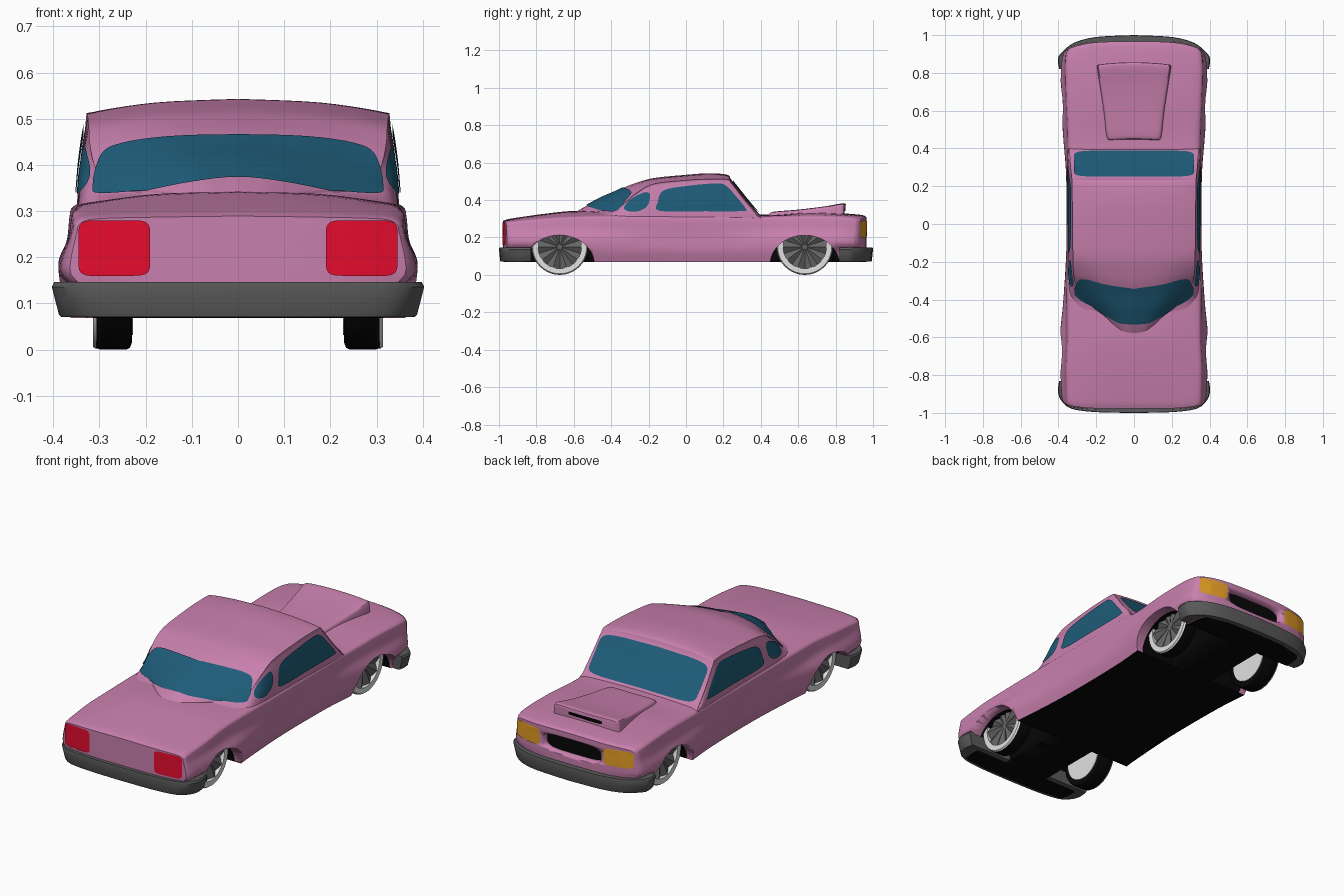
import bpy, bmesh, math
from mathutils import Vector
from mathutils.bvhtree import BVHTree

if "Cube" in bpy.data.objects:
    bpy.data.objects.remove(bpy.data.objects["Cube"])


def material(name, rgb):
    m = bpy.data.materials.new(name)
    m.use_nodes = True
    m.diffuse_color = (*rgb, 1)
    m.node_tree.nodes["Principled BSDF"].inputs["Base Color"].default_value = (*rgb, 1)
    return m


PINK = material("pink paint", (.58, .215, .42))
GLASS = material("blue glass", (.013, .108, .19))
RED = material("red lens", (.86, .004, .03))
AMBER = material("amber lens", (.78, .34, .018))
GREY = material("bumper grey", (.1, .1, .1))
BLACK = material("black", (.002, .002, .002))
WHITE = material("whitewall", (.75, .75, .75))
HUB = material("hub grey", (.13, .13, .13))


def spline(pts, n, closed=False):
    """Smooth curve through points of any dimension."""
    out, m = [], len(pts)
    for i in range(m if closed else m - 1):
        pick = (lambda k: pts[k % m]) if closed else (lambda k: pts[min(max(k, 0), m - 1)])
        a, b, c, d = (pick(i + k) for k in (-1, 0, 1, 2))
        for j in range(n):
            t = j / n
            out.append(tuple(q + .5 * t * (r - p + t * (2*p - 5*q + 4*r - s + t * (3*(q - r) + s - p)))
                             for p, q, r, s in zip(a, b, c, d)))
    return out if closed else out + [tuple(pts[-1])]


def finish(name, bm, mats, angle=35):
    me = bpy.data.meshes.new(name)
    bm.to_mesh(me)
    bm.free()
    ob = bpy.data.objects.new(name, me)
    bpy.context.collection.objects.link(ob)
    for m in mats:
        me.materials.append(m)
    if angle:
        bpy.ops.object.select_all(action='DESELECT')
        ob.select_set(True)
        bpy.context.view_layer.objects.active = ob
        bpy.ops.object.shade_smooth_by_angle(angle=math.radians(angle))
    return ob


def loft(name, rings, mats, caps=True, angle=35):
    bm = bmesh.new()
    vs = [[bm.verts.new(p) for p in r] for r in rings]
    n = len(rings[0])
    for a, b in zip(vs, vs[1:]):
        for i in range(n):
            bm.faces.new((a[i], a[(i + 1) % n], b[(i + 1) % n], b[i]))
    if caps:
        bm.faces.new(vs[0])
        bm.faces.new(vs[-1])
    bmesh.ops.recalc_face_normals(bm, faces=bm.faces)
    return finish(name, bm, mats, angle)


def mirrored(half):
    """Close a half section that starts and ends on the centre line."""
    return half + [(-x, z) for x, z in half[-2:0:-1]]


def rounded_box(x0, x1, z0, z1, n=40, e=.35):
    pts = []
    for i in range(n):
        c, s = math.cos(math.tau * i / n), math.sin(math.tau * i / n)
        pts.append(((x0 + x1) / 2 + (x1 - x0) / 2 * math.copysign(abs(c) ** e, c),
                    (z0 + z1) / 2 + (z1 - z0) / 2 * math.copysign(abs(s) ** e, s)))
    return pts


def panel(name, target, outline, axis, side, mat, lift=.005, rings=8):
    """Thin plate: a 2D outline dropped along an axis onto a target surface."""
    me = target.data
    tree = BVHTree.FromPolygons([v.co for v in me.vertices], [p.vertices for p in me.polygons])
    ray = Vector([-side if k == axis else 0 for k in range(3)])
    cu = sum(p[0] for p in outline) / len(outline)
    cv = sum(p[1] for p in outline) / len(outline)
    bm = bmesh.new()

    def drop(u, v):
        p = [u, v]
        p.insert(axis, side * 2)
        hit, nor, *_ = tree.ray_cast(Vector(p), ray)
        if hit is None or hit[axis] * side < -.5:
            p[axis] = side * (.95 if axis == 1 else .35)
            hit, nor, *_ = tree.find_nearest(Vector(p))
        if nor.dot(ray) > 0:
            nor = -nor
        return bm.verts.new(hit + nor * lift)

    centre, prev, n = drop(cu, cv), None, len(outline)
    for k in range(1, rings + 1):
        s = k / rings
        cur = [drop(cu + (u - cu) * s, cv + (v - cv) * s) for u, v in outline]
        for i in range(n):
            j = (i + 1) % n
            bm.faces.new((prev[i], cur[i], cur[j], prev[j]) if prev else (centre, cur[i], cur[j]))
        prev = cur
    bm.normal_update()
    if sum(f.normal.dot(ray) * f.calc_area() for f in bm.faces) > 0:
        bmesh.ops.reverse_faces(bm, faces=bm.faces)
    return finish(name, bm, [mat], 60)


def cut(target, cutter):
    mod = target.modifiers.new("cut", 'BOOLEAN')
    mod.operation, mod.solver, mod.object = 'DIFFERENCE', 'EXACT', cutter
    bpy.context.view_layer.objects.active = target
    bpy.ops.object.modifier_apply(modifier=mod.name)
    bpy.data.objects.remove(cutter)


# Lower body: y, lower half width, shoulder half width, shoulder height, centre height
body_stations = spline([
    (-.97, .372, .358, .28, .292), (-.93, .382, .36, .287, .302), (-.76, .388, .362, .302, .326),
    (-.6, .39, .355, .312, .342), (-.4, .372, .355, .315, .34), (-.1, .356, .355, .315, .335),
    (.25, .358, .353, .313, .33), (.45, .372, .352, .31, .322), (.65, .385, .36, .316, .335),
    (.85, .385, .365, .312, .328), (.94, .376, .36, .304, .32), (.958, .366, .354, .298, .313)], 5)
FLOOR = .068


def body_ring(st, s=1.0, dy=0.0):
    y, w, ws, zs, zt = st
    half = spline([(0, zt), (ws * .5, zt - .2 * (zt - zs)), (ws * .87, zs + .006), (ws - .008, zs - .004),
                   (ws, zs - .025), (ws + .25 * (w - ws), .24), (w, .19), (w, .13), (w - .018, FLOOR)], 4)
    ring = []
    for x, z in mirrored(half + [(.2, FLOOR), (0, FLOOR)]):
        x, z, yy = x * s, .18 + (z - .18) * s, y + dy
        f = min(max((abs(yy) - .75) / .2, 0), 1)
        bend = (.045 if yy > 0 else -.02) * (abs(x) / .36) ** 4 * f
        # tuck the lower corners in behind the bumpers
        tuck = 1 - .1 * min(f * 2, 1) * min(max((.165 - z) / .04, 0), 1)
        ring.append((x * tuck, yy - bend, z))
    return ring


shrink = [(.2, .008), (.4, .008), (.6, .008), (.8, .008), (.975, .008)]
rings = [body_ring(body_stations[0], s, -d) for s, d in shrink]
rings += [body_ring(st) for st in body_stations]
rings += [body_ring(body_stations[-1], s, d) for s, d in reversed(shrink)]
body = loft("body", rings, [PINK, BLACK])

# Wheel arches (outer lip, then inner well) and grille recess
AXLES = (-.675, .635)
for y in AXLES:
    for s in (-1, 1):
        for x0, x1 in ((.32, .5), (.13, .325)):
            arch = [[(s * x, y + .185 * math.cos(a * math.tau / 40), .055 + .157 * math.sin(a * math.tau / 40))
                     for a in range(40)] for x in (x0, x1)]
            cut(body, loft("arch_cutter", arch, []))
mouth = rounded_box(-.172, .172, .185, .278, e=.5)
cut(body, loft("grille_cutter", [[(x, y, z) for x, z in mouth] for y in (.925, 1.1)], []))
for p in body.data.polygons:
    c, n = p.center, p.normal
    under = n.z < -.9 and c.z < .09
    well = abs(c.x) < .325 and c.z < .22 and min(abs(c.y - y) for y in AXLES) < .19
    p.material_index = 1 if under or well else 0

# Cabin: y, base half width, roof half width, roof edge height, centre height
cabin_stations = spline([
    (-.6, .3, .06, .32, .328), (-.54, .32, .11, .335, .365), (-.45, .34, .2, .348, .413),
    (-.38, .347, .285, .356, .443), (-.32, .348, .306, .396, .472), (-.26, .348, .317, .442, .494),
    (-.17, .348, .32, .485, .518), (0, .348, .322, .504, .535), (.12, .348, .323, .51, .543),
    (.22, .348, .324, .508, .535), (.245, .348, .326, .488, .505), (.32, .348, .333, .395, .41),
    (.4, .348, .338, .308, .315)], 6)
rings = []
for y, wb, wt, zs, zt in cabin_stations:
    half = spline([(0, zt), (wt * .55, zt - .24 * (zt - zs)), (wt - .01, zs + .004), (wt + .003, zs - .01),
                   ((wt + wb) / 2 + .006, (zs + .3) / 2), (wb, .295), (wb, .28)], 5)
    rings.append([(x, y, z) for x, z in mirrored(half + [(0, .28)])])
cabin = loft("cabin", rings, [PINK])

# Windows
door_glass = spline([(-.14, .342), (-.15, .39), (-.12, .45), (0, .474), (.16, .488), (.215, .475),
                     (.27, .415), (.318, .355), (.305, .341), (.1, .34)], 4, True)
quarter_glass = spline([(-.33, .352), (-.29, .405), (-.22, .44), (-.192, .425), (-.21, .365),
                        (-.27, .337)], 6, True)
for s, label in ((1, "left"), (-1, "right")):
    panel(label + "_door_window", cabin, door_glass, 0, s, GLASS)
    panel(label + "_quarter_window", cabin, quarter_glass, 0, s, GLASS)
rear_half = [(0, .462), (.15, .458), (.25, .444), (.295, .42), (.312, .355), (.3, .335), (.2, .342), (.1, .36), (0, .37)]
panel("rear_window", cabin, spline(mirrored(rear_half), 4, True), 1, -1, GLASS)
panel("windshield", cabin, rounded_box(-.318, .318, .247, .385, 56, .25), 2, 1, GLASS)

# Lights and grille
for s, label in ((1, "left"), (-1, "right")):
    tail = [(s * x, z) for x, z in rounded_box(.19, .345, .16, .28, e=.28)]
    head = [(s * x, z) for x, z in rounded_box(.188, .344, .2, .29, e=.35)]
    panel(label + "_tail_light", body, tail, 1, -1, RED)
    panel(label + "_headlight", body, head, 1, 1, AMBER)
panel("grille", body, [(x * .98, .2315 + (z - .2315) * .96) for x, z in mouth], 1, 1, BLACK, .003)

# Hood scoop with a dark intake
rings = []
for y, w, top in spline([(.45, .138, .328), (.47, .15, .338), (.6, .164, .349), (.74, .183, .366),
                         (.84, .197, .383), (.856, .187, .374)], 4):
    half = spline([(0, top), (w * .6, top - .001), (w - .02, top - .004), (w - .006, top - .016),
                   (w, .3)], 4) + [(0, .3)]
    rings.append([(x, y - .012 * (x / .19) ** 2, z) for x, z in mirrored(half)])
scoop = loft("hood_scoop", rings, [PINK])
panel("scoop_intake", scoop, rounded_box(-.1, .1, .342, .362), 1, 1, BLACK, .003, 4)

# Wrap-round bumpers
bumper_plans = {
    "rear_bumper": (-1, [(0, 1), (.2, .996), (.33, .978), (.385, .935), (.403, .885), (.396, .83)]),
    "front_bumper": (1, [(0, 1), (.2, .99), (.32, .958), (.39, .9), (.403, .865), (.396, .82)])}
for name, (s, plan) in bumper_plans.items():
    half = spline(plan, 5)
    outline = mirrored(half + [(0, .83)])
    rings = [[(x * k, s * (.83 + (y - .83) * k), z) for x, y in outline]
             for z, k in ((.071, .95), (.076, .962), (.11, .984), (.136, 1), (.146, .988))]
    loft(name, rings, [GREY])


# Wheels
def lathe(name, profile, s, y, mat, seg=40, caps=True):
    rings = [[(s * x, y + r * math.cos(math.tau * i / seg), .15 + r * math.sin(math.tau * i / seg))
              for i in range(seg)] for x, r in profile]
    return loft(name, rings, [mat], caps)


def hub(name, s, y):
    """Pleated fan of ten spokes."""
    rings = [[(s * (x - (i % 2) * pleat), y + r * math.cos(math.tau * i / 20), .15 + r * math.sin(math.tau * i / 20))
              for i in range(20)] for x, r, pleat in ((.311, .119, .022), (.296, .012, .003))]
    loft(name, rings, [HUB], angle=0)


for y, end in zip(AXLES, ("rear", "front")):
    for s, label in ((1, "left"), (-1, "right")):
        tag = f"{end}_{label}_"
        lathe(tag + "tyre", [(.235, .1), (.23, .115), (.23, .136), (.234, .146), (.242, .15), (.298, .15),
                             (.306, .147), (.31, .143), (.31, .12), (.268, .116)], s, y, BLACK)
        lathe(tag + "whitewall", [(.285, .117), (.313, .116), (.314, .144), (.306, .149)], s, y, WHITE, caps=False)
        lathe(tag + "inner_disc", [(.24, .12), (.227, .118)], s, y, WHITE)
        hub(tag + "hub", s, y)
